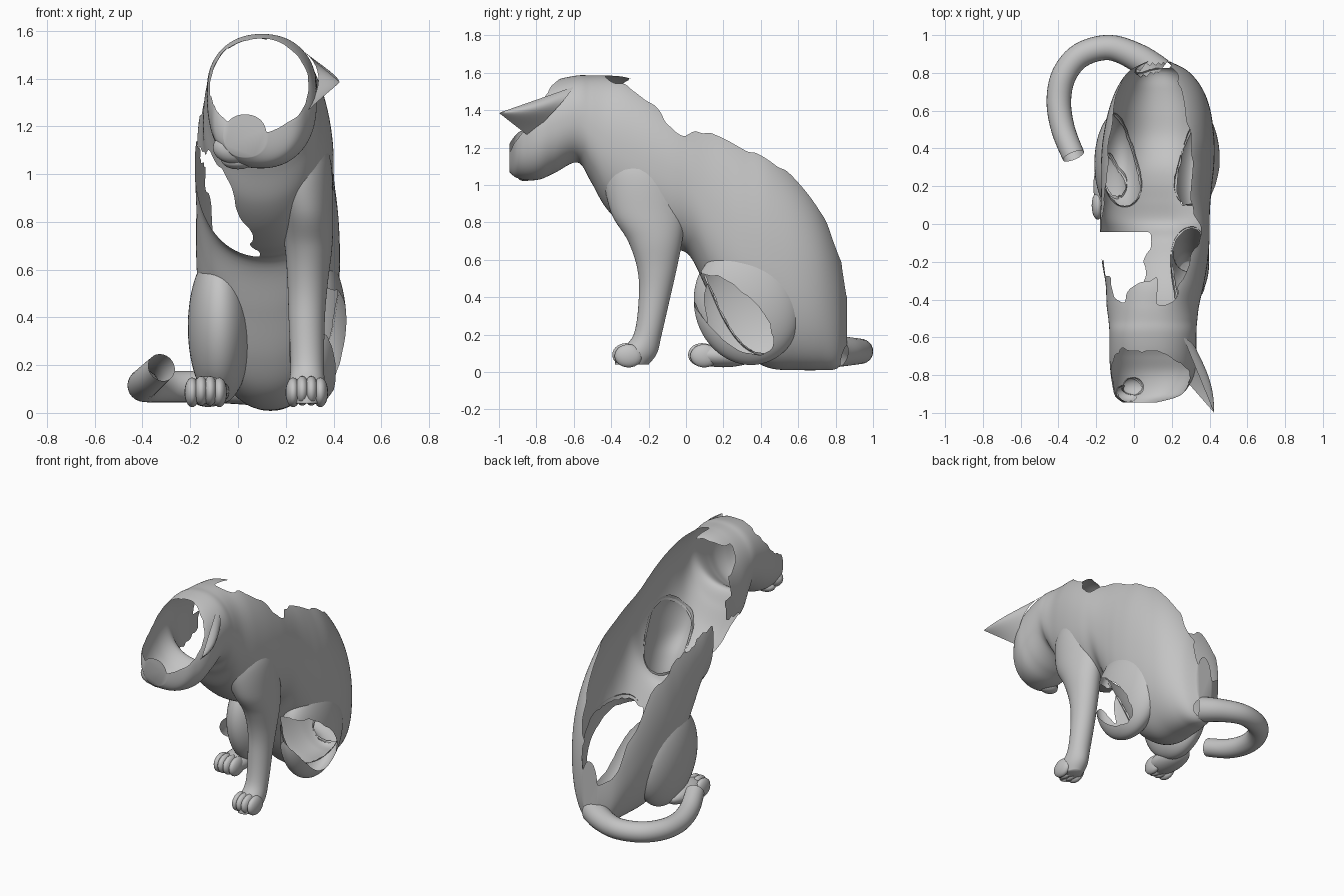
import bpy, bmesh, math
from mathutils import Vector, Matrix

if "Cube" in bpy.data.objects:
    bpy.data.objects.remove(bpy.data.objects["Cube"])

grey = bpy.data.materials.new("plain_grey")
grey.diffuse_color = (0.55, 0.55, 0.55, 1)
grey.use_nodes = True
grey.node_tree.nodes["Principled BSDF"].inputs["Base Color"].default_value = grey.diffuse_color
parts = []  # (name, bmesh, inside test)


def spline(rows, steps):
    """Catmull-Rom interpolation of a list of equal-length tuples."""
    out = []
    for i in range(len(rows) - 1):
        p0, p1 = rows[max(i - 1, 0)], rows[i]
        p2, p3 = rows[i + 1], rows[min(i + 2, len(rows) - 1)]
        for k in range(steps):
            t = k / steps
            out.append(tuple(
                0.5 * (2 * b + (c - a) * t + (2 * a - 5 * b + 4 * c - d) * t * t
                       + (3 * b - a - 3 * c + d) * t ** 3)
                for a, b, c, d in zip(p0, p1, p2, p3)))
    return out + [tuple(rows[-1])]


def lerp_curve(pts, y):
    if y <= pts[0][0]:
        return pts[0][1]
    for (a, b), (c, d) in zip(pts, pts[1:]):
        if y <= c:
            return b + (d - b) * (y - a) / (c - a)
    return pts[-1][1]


def skin(bm, rings, caps):
    n = len(rings[0])
    rings = [[bm.verts.new(p) for p in r] for r in rings]
    for r, q in zip(rings, rings[1:]):
        for i in range(n):
            bm.faces.new((r[i], r[(i + 1) % n], q[(i + 1) % n], q[i]))
    if caps:
        bm.faces.new(rings[0][::-1])
        bm.faces.new(rings[-1])


def loft(name, rows, axis, power, n, steps):
    """Skin oval sections stacked along y (axis 1) or z (axis 2)."""
    rows = spline(rows, steps)
    bm, rings, other = bmesh.new(), [], 3 - axis
    for t, ca, cb, ra, rb in rows:
        ring = []
        for i in range(n):
            c, s = math.cos(2 * math.pi * i / n), math.sin(2 * math.pi * i / n)
            p = [ca + ra * math.copysign(abs(c) ** (2 / power), c), 0, 0]
            p[axis] = t
            p[other] = cb + rb * math.copysign(abs(s) ** (2 / power), s)
            ring.append(p)
        rings.append(ring)
    skin(bm, rings, True)

    def inside(p):
        t = p[axis]
        if t < rows[0][0] or t > rows[-1][0]:
            return False
        for a, b in zip(rows, rows[1:]):
            if t <= b[0]:
                f = (t - a[0]) / max(b[0] - a[0], 1e-6)
                ca, cb, ra, rb = (u + (v - u) * f for u, v in zip(a[1:], b[1:]))
                return (abs((p[0] - ca) / ra) ** power
                        + abs((p[other] - cb) / rb) ** power) < 1
        return False
    parts.append((name, bm, inside))


def ball(name, c, r, tilt=0.0, u=20, v=14):
    m = Matrix.Translation(c) @ Matrix.Rotation(tilt, 4, 'X') @ Matrix.Diagonal((*r, 1))
    bm = bmesh.new()
    bmesh.ops.create_uvsphere(bm, u_segments=u, v_segments=v, radius=1, matrix=m)
    inv = m.inverted()
    parts.append((name, bm, lambda p: (inv @ p).length_squared < 1))


# head, neck and torso: (y, bottom, top, centre x, half width)
TRUNK = [(-0.945, 1.07, 1.25, 0.03, 0.09), (-0.91, 1.04, 1.37, 0.07, 0.17),
         (-0.85, 1.025, 1.45, 0.09, 0.205), (-0.78, 1.03, 1.52, 0.10, 0.225),
         (-0.70, 1.065, 1.56, 0.10, 0.23),
         (-0.58, 1.12, 1.585, 0.10, 0.23), (-0.51, 1.02, 1.585, 0.10, 0.235),
         (-0.43, 0.88, 1.585, 0.10, 0.245), (-0.32, 0.77, 1.575, 0.11, 0.26),
         (-0.20, 0.70, 1.53, 0.11, 0.28), (-0.08, 0.66, 1.46, 0.11, 0.29),
         (0.02, 0.62, 1.40, 0.11, 0.29), (0.12, 0.42, 1.37, 0.115, 0.29),
         (0.22, 0.22, 1.34, 0.12, 0.295), (0.32, 0.09, 1.29, 0.125, 0.30),
         (0.45, 0.02, 1.22, 0.13, 0.295), (0.60, 0.01, 1.07, 0.135, 0.27),
         (0.72, 0.01, 0.90, 0.135, 0.225), (0.81, 0.02, 0.69, 0.13, 0.155),
         (0.86, 0.10, 0.47, 0.13, 0.06)]
loft("head_and_torso", [(y, x, (lo + hi) / 2, w, (hi - lo) / 2) for y, lo, hi, x, w in TRUNK],
     1, 2.2, 128, 8)

# muzzle and chin
ball("muzzle", (-0.02, -0.895, 1.11), (0.085, 0.05, 0.065))
ball("chin", (0.0, -0.86, 1.06), (0.07, 0.05, 0.04))

# foreleg: (z, centre x, centre y, half width, half depth)
loft("foreleg", [(0.04, 0.288, -0.29, 0.06, 0.09), (0.10, 0.288, -0.26, 0.075, 0.105),
                 (0.20, 0.29, -0.205, 0.07, 0.075), (0.40, 0.288, -0.168, 0.076, 0.084),
                 (0.55, 0.292, -0.155, 0.085, 0.105), (0.70, 0.295, -0.165, 0.10, 0.145),
                 (0.85, 0.28, -0.20, 0.118, 0.20), (1.05, 0.235, -0.22, 0.155, 0.22),
                 (1.22, 0.19, -0.22, 0.15, 0.18)], 2, 2.0, 48, 7)

# haunches
ball("left_haunch", (-0.075, 0.32, 0.36), (0.135, 0.275, 0.325), 0.25, 56, 40)
ball("right_haunch", (0.325, 0.33, 0.36), (0.13, 0.285, 0.325), 0.25, 88, 64)

# left hind foot, then toes for both feet
ball("left_hind_foot", (-0.125, 0.20, 0.09), (0.09, 0.18, 0.065), 0, 32, 20)
for name, cx, cy in (("front_toe", 0.288, -0.325), ("hind_toe", -0.135, 0.08)):
    for i in range(4):
        off = i - 1.5
        ball(name, (cx + off * 0.038, cy + 0.012 * abs(off), 0.095 - 0.006 * abs(off)),
             (0.032, 0.075, 0.062))

# tail: an open tube along a curl
TAIL = spline([(0.13, 0.80, 0.11, 0.085), (0.02, 0.88, 0.11, 0.075),
               (-0.13, 0.934, 0.11, 0.067), (-0.28, 0.895, 0.11, 0.066),
               (-0.37, 0.79, 0.11, 0.066), (-0.398, 0.65, 0.115, 0.065),
               (-0.375, 0.50, 0.14, 0.063), (-0.32, 0.36, 0.19, 0.06)], 6)
rings = []
for i, (x, y, z, r) in enumerate(TAIL):
    a, b = TAIL[max(i - 1, 0)], TAIL[min(i + 1, len(TAIL) - 1)]
    tangent = (Vector(b[:3]) - Vector(a[:3])).normalized()
    side = tangent.cross(Vector((0, 0, 1))).normalized()
    up = side.cross(tangent)
    rings.append([Vector((x, y, z)) + r * (side * math.cos(k * math.pi / 12)
                                           + up * math.sin(k * math.pi / 12)) for k in range(24)])
bm = bmesh.new()
skin(bm, rings, False)
parts.append(("tail", bm, lambda p: p.z < 0.27 and p.y > 0.6 and p.x < 0.25 and any(
    (p.x - x) ** 2 + (p.y - y) ** 2 + (p.z - z) ** 2 < (0.97 * r) ** 2 for x, y, z, r in TAIL)))

# torn upper edges of the two flanks: (y, z)
RIGHT = [(-0.46, 1.6), (-0.42, 1.565), (-0.33, 1.53), (-0.24, 1.48), (-0.17, 1.42),
         (-0.10, 1.33), (-0.02, 1.25), (0.05, 1.285), (0.2, 1.25), (0.4, 1.15),
         (0.55, 1.07), (0.65, 0.95), (0.75, 0.8), (0.83, 0.58), (0.86, 0.38)]
LEFT = [(-0.04, 1.15), (0.1, 1.09), (0.3, 1.02), (0.55, 0.88), (0.75, 0.55), (0.84, 0.32)]


def is_missing(p):
    x, y, z = p
    rough = 0.012 * math.sin(37 * x + 23 * y) + 0.008 * math.sin(71 * y + 53 * z)
    # open face and nape
    if y < 0.05 and ((x - 0.09) / 0.208) ** 2 + ((z - 1.372) / 0.196) ** 2 < 1 + 2 * rough:
        return True
    # missing left shoulder and foreleg
    if -0.55 < y < -0.04 and 0.6 < z < 1.1 + rough and x < -0.1 + (1.1 - z) * 0.42 + rough:
        return True
    if -0.2 + rough < y < -0.04 and x < 0.0:
        return True
    # open back
    if x > 0.12 or y < -0.04:
        if x > 0.12 and y > -0.46 and z > lerp_curve(RIGHT, y) + rough * 0.5:
            return True
        if x <= 0.12 and y > -0.27 and z > 1.25:
            return True
    elif z > lerp_curve(LEFT, y) + rough:
        return True
    # hole in the right haunch
    u, v = (y - 0.26 - z + 0.32) * 0.707, (y - 0.26 + z - 0.32) * 0.707
    return x > 0.25 and y > 0.0 and (u / 0.28) ** 2 + ((v + 0.02) / 0.13) ** 2 < 1 + 4 * rough


def finish(name, bm):
    mesh = bpy.data.meshes.new(name)
    bm.to_mesh(mesh)
    bm.free()
    mesh.materials.append(grey)
    mesh.polygons.foreach_set("use_smooth", [True] * len(mesh.polygons))
    bpy.context.collection.objects.link(bpy.data.objects.new(name, mesh))


# tear the holes, remove walls buried inside neighbouring parts, even out the rims
for name, bm, own in parts:
    bmesh.ops.recalc_face_normals(bm, faces=bm.faces[:])
    others = [t for _, _, t in parts if t is not own]
    buried = {v for v in bm.verts if any(t(v.co) for t in others)}
    doomed = [f for f in bm.faces if is_missing(f.calc_center_median())
              or all(v in buried for v in f.verts)]
    bmesh.ops.delete(bm, geom=doomed, context='FACES')
    for _ in range(3 if name != "tail" else 0):
        moved = []
        for v in bm.verts:
            near = [e.other_vert(v).co for e in v.link_edges if e.is_boundary]
            if len(near) == 2:
                moved.append((v, v.co * 0.5 + (near[0] + near[1]) * 0.25))
        for v, co in moved:
            v.co = co
    finish(name, bm)

# ear: a curved open cone with a rounded outer side
tip = Vector((0.425, -1.0, 1.385))
p0, p1, p2 = Vector((0.26, -0.60, 1.525)), Vector((0.40, -0.66, 1.43)), Vector((0.285, -0.84, 1.26))
bm = bmesh.new()
grid = []
for j in range(11):
    s = j / 10 * 0.985
    row = []
    for t in [i / 12 for i in range(13)]:
        p = (p0 * (1 - t) ** 2 + p1 * 2 * t * (1 - t) + p2 * t * t).lerp(tip, s)
        p.x += 0.025 * math.sin(math.pi * s) * math.sin(math.pi * t)
        row.append(bm.verts.new(p))
    grid.append(row)
for r, q in zip(grid, grid[1:]):
    for i in range(12):
        bm.faces.new((r[i], r[i + 1], q[i + 1], q[i]))
finish("right_ear", bm)
